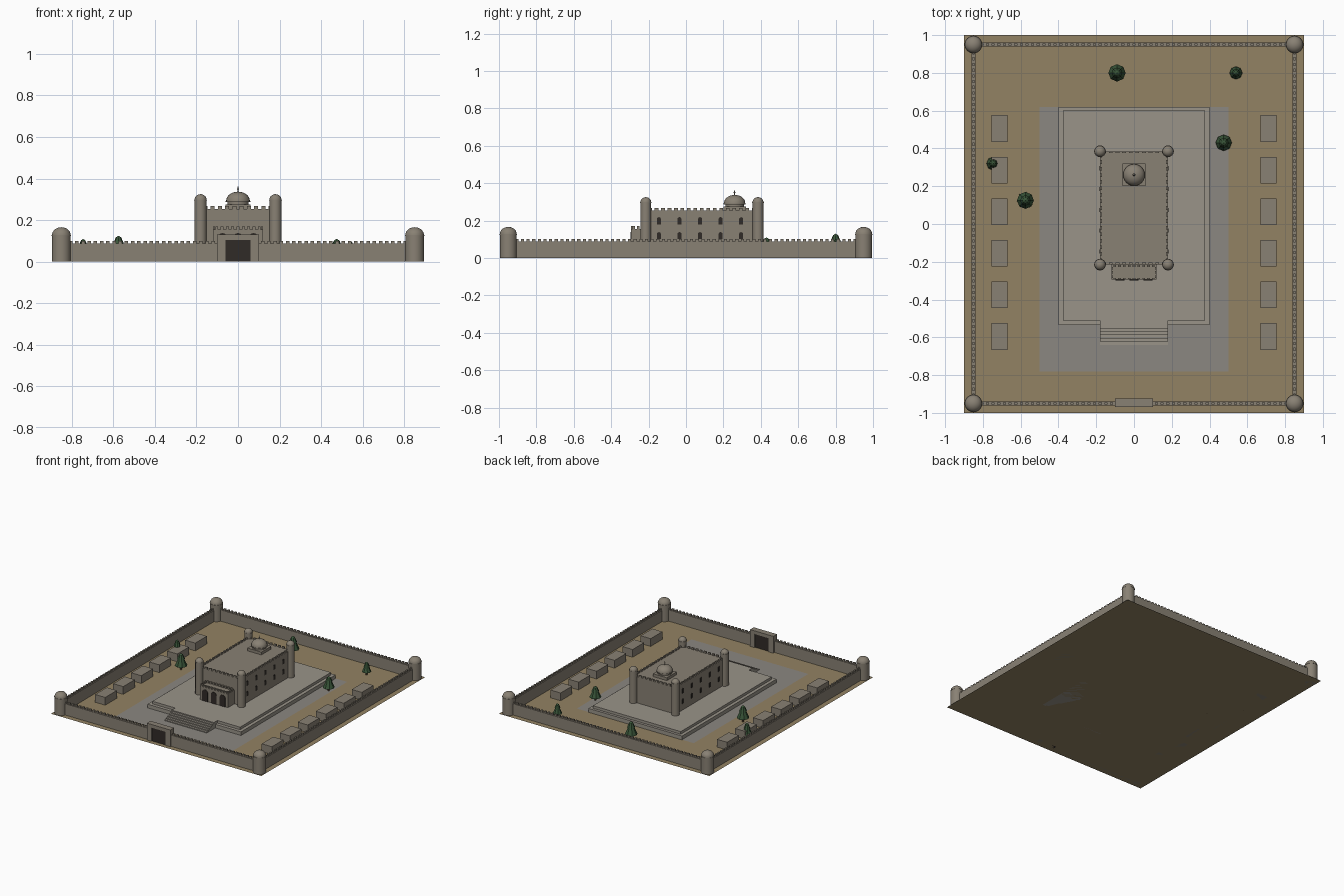
import bpy, bmesh, math
from mathutils import Matrix, Vector

if "Cube" in bpy.data.objects:
    bpy.data.objects.remove(bpy.data.objects["Cube"])


def material(name, rgb):
    m = bpy.data.materials.new(name)
    m.diffuse_color = (*rgb, 1)
    m.use_nodes = True
    m.node_tree.nodes["Principled BSDF"].inputs["Base Color"].default_value = m.diffuse_color
    return m


STONE = material("stone", (0.25, 0.22, 0.175))
PALE = material("pale_stone", (0.32, 0.295, 0.25))
PAVE = material("paving", (0.26, 0.245, 0.22))
SAND = material("sand", (0.29, 0.225, 0.125))
DARK = material("dark_opening", (0.03, 0.024, 0.02))
GREEN = material("foliage", (0.04, 0.09, 0.04))
BARK = material("bark", (0.12, 0.07, 0.04))


def finish(name, bm, mat, smooth=False):
    bmesh.ops.recalc_face_normals(bm, faces=bm.faces)
    me = bpy.data.meshes.new(name)
    bm.to_mesh(me)
    bm.free()
    ob = bpy.data.objects.new(name, me)
    bpy.context.collection.objects.link(ob)
    me.materials.append(mat)
    if smooth:
        bpy.ops.object.select_all(action='DESELECT')
        ob.select_set(True)
        bpy.context.view_layer.objects.active = ob
        bpy.ops.object.shade_smooth_by_angle(angle=math.radians(35))
    return ob


def add_box(bm, x0, x1, y0, y1, z0, z1):
    m = Matrix.Translation(((x0 + x1) / 2, (y0 + y1) / 2, (z0 + z1) / 2))
    bmesh.ops.create_cube(bm, size=1, matrix=m @ Matrix.Diagonal((x1 - x0, y1 - y0, z1 - z0, 1)))


def boxes(name, mat, *dims):
    bm = bmesh.new()
    for d in dims:
        add_box(bm, *d)
    return finish(name, bm, mat)


def plane(name, mat, x0, x1, y0, y1, z):
    bm = bmesh.new()
    bm.faces.new([bm.verts.new(p) for p in ((x0, y0, z), (x1, y0, z), (x1, y1, z), (x0, y1, z))])
    return finish(name, bm, mat)


def lathe(name, mat, x, y, profile, n=24, smooth=True):
    bm = bmesh.new()
    vs = [bm.verts.new((r, 0, z)) for r, z in profile]
    es = [bm.edges.new(p) for p in zip(vs, vs[1:])]
    bmesh.ops.spin(bm, geom=vs + es, cent=(0, 0, 0), axis=(0, 0, 1), angle=math.tau, steps=n)
    bmesh.ops.remove_doubles(bm, verts=bm.verts, dist=1e-5)
    bmesh.ops.translate(bm, verts=bm.verts, vec=(x, y, 0))
    return finish(name, bm, mat, smooth)


def dome(r, z, h, n=7):
    return [(r * math.cos(math.pi / 2 * i / n), z + h * math.sin(math.pi / 2 * i / n)) for i in range(n + 1)]


def merlons(bm, x0, x1, y0, y1, z, h, step, t):
    """Teeth around a rectangle whose edges are the wall centre lines."""
    for horizontal, a, b, sides in ((True, x0, x1, (y0, y1)), (False, y0, y1, (x0, x1))):
        n = round((b - a) / step)
        w = (b - a) / n
        for i in range(n):
            c = a + w * (i + 0.5)
            for s in sides:
                if horizontal:
                    add_box(bm, c - w * .28, c + w * .28, s - t, s + t, z, z + h)
                else:
                    add_box(bm, s - t, s + t, c - w * .28, c + w * .28, z, z + h)


def arches(name, spots, w, h, depth, along_y):
    """Dark round-headed panels; spots are base centres."""
    bm = bmesh.new()
    r = w / 2
    pts = [(-r, 0), (r, 0)] + [(r * math.cos(math.pi * i / 8), h - r + r * math.sin(math.pi * i / 8)) for i in range(9)]
    for p in spots:
        vs = []
        for u, z in pts:
            off = (-depth / 2, u, z) if along_y else (u, -depth / 2, z)
            vs.append(bm.verts.new(Vector(p) + Vector(off)))
        f = bm.faces.new(vs)
        g = bmesh.ops.extrude_face_region(bm, geom=[f], use_keep_orig=True)['geom']
        d = (depth, 0, 0) if along_y else (0, depth, 0)
        bmesh.ops.translate(bm, verts=[v for v in g if isinstance(v, bmesh.types.BMVert)], vec=d)
    bmesh.ops.remove_doubles(bm, verts=bm.verts, dist=1e-6)
    return finish(name, bm, DARK)


# Ground and paving
plane("ground", SAND, -0.9, 0.9, -1, 1, 0)
plane("paved_court", PAVE, -0.5, 0.5, -0.78, 0.62, 0.002)

# Outer wall with teeth
X, Y, T = 0.85, 0.95, 0.01
boxes("outer_wall", STONE,
      (-X, X, -Y - T, -Y + T, 0, 0.087), (-X, X, Y - T, Y + T, 0, 0.087),
      (-X - T, -X + T, -Y, Y, 0, 0.087), (X - T, X + T, -Y, Y, 0, 0.087))
bm = bmesh.new()
merlons(bm, -X, X, -Y, Y, 0.086, 0.014, 0.03, 0.006)
finish("outer_wall_merlons", bm, STONE)

# Corner towers of the outer wall
for sx in (-1, 1):
    for sy in (-1, 1):
        lathe("corner_tower", STONE, sx * X, sy * Y,
              [(0, 0), (0.045, 0), (0.045, 0.124), (0.047, 0.124), (0.047, 0.128)] + dome(0.045, 0.128, 0.038))

# Gate
boxes("gate_frame", STONE, (-0.1, -0.06, -0.97, -0.925, 0, 0.13), (0.06, 0.1, -0.97, -0.925, 0, 0.13),
      (-0.06, 0.06, -0.97, -0.925, 0.105, 0.13))
boxes("gate_door", DARK, (-0.06, 0.06, -0.964, -0.932, 0, 0.105))

# Stepped platform and stairs
boxes("platform", PALE, (-0.4, 0.4, -0.535, 0.62, 0, 0.03), (-0.375, 0.375, -0.51, 0.6, 0.03, 0.05))
N = 6
boxes("stairs", PALE, *[(-0.18, 0.18, -0.64 + 0.0175 * i, -0.64 + 0.0175 * (i + 1) + (0.025 if i == N - 1 else 0),
                         0, 0.05 * (i + 1) / N) for i in range(N)])

# Keep body, porch and their teeth
boxes("keep", STONE, (-0.18, 0.18, -0.215, 0.385, 0.05, 0.253))
boxes("porch", STONE, (-0.12, 0.12, -0.295, -0.215, 0.05, 0.155))
bm = bmesh.new()
merlons(bm, -0.175, 0.175, -0.21, 0.38, 0.252, 0.015, 0.035, 0.005)
finish("keep_merlons", bm, STONE)
bm = bmesh.new()
merlons(bm, -0.115, 0.115, -0.29, -0.222, 0.154, 0.016, 0.025, 0.005)
finish("porch_merlons", bm, STONE)

# Keep corner turrets
for sx in (-1, 1):
    for y in (-0.215, 0.385):
        lathe("keep_turret", STONE, sx * 0.18, y,
              [(0, 0.05), (0.029, 0.05), (0.029, 0.294), (0.031, 0.294), (0.031, 0.298)] + dome(0.029, 0.298, 0.027))

# Side windows and porch arches
rows = [-0.145, -0.035, 0.075, 0.185, 0.295]
arches("side_windows", [(s * 0.18, y, z) for s in (-1, 1) for y in rows for z in (0.1, 0.18)], 0.022, 0.038, 0.006, True)
arches("porch_arches", [(x, -0.295, 0.05) for x in (-0.075, 0, 0.075)], 0.048, 0.088, 0.006, False)

# Roof dome with base and finial
boxes("dome_base", STONE, (-0.06, 0.06, 0.2, 0.32, 0.25, 0.275))
lathe("roof_dome", STONE, 0, 0.26,
      [(0, 0.27), (0.05, 0.27), (0.05, 0.287), (0.059, 0.287), (0.059, 0.293)] + dome(0.057, 0.293, 0.044))
lathe("dome_finial", STONE, 0, 0.26,
      [(0, 0.33), (0.003, 0.33), (0.003, 0.347), (0.007, 0.35), (0.003, 0.354), (0, 0.367)], 8)

# Rows of huts
for s in (-1, 1):
    for i in range(6):
        c = -0.595 + 0.22 * i
        boxes("hut", STONE, (s * 0.7125 - 0.043, s * 0.7125 + 0.043, c - 0.071, c + 0.071, 0, 0.06))

# Trees
for x, y, r, h in ((-0.09, 0.8, 0.046, 0.13), (0.54, 0.8, 0.034, 0.1), (0.475, 0.43, 0.043, 0.11),
                   (-0.745, 0.32, 0.036, 0.11), (-0.575, 0.125, 0.045, 0.125)):
    lathe("tree_trunk", BARK, x, y, [(0, 0), (0.008, 0), (0.008, 0.3 * h), (0, 0.3 * h)], 6, False)
    lathe("tree_crown", GREEN, x, y,
          [(0, 0.25 * h), (r, 0.25 * h), (r * 0.45, 0.68 * h), (r * 0.62, 0.66 * h), (r * 0.3, 0.93 * h), (0, h)], 8, False)
